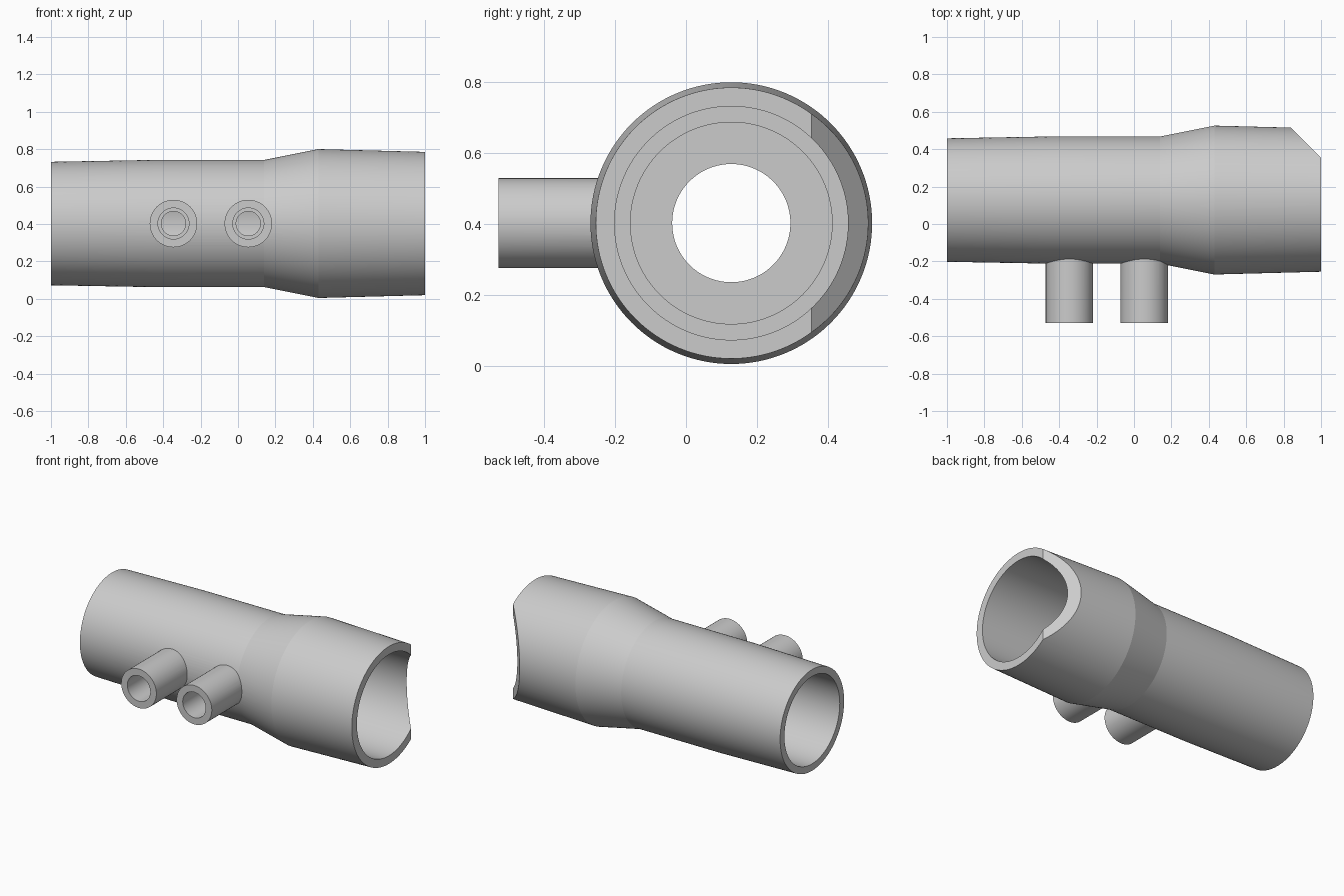
import bpy, bmesh, math
from mathutils import Matrix, Vector

cube = bpy.data.objects.get("Cube")
if cube:
    bpy.data.objects.remove(cube, do_unlink=True)

AXIS_Y, AXIS_Z = 0.128, 0.4025
TAP_XS = (-0.345, 0.055)

gray = bpy.data.materials.new("plain gray")
gray.use_nodes = True
gray.diffuse_color = (0.6, 0.6, 0.6, 1)
gray.node_tree.nodes["Principled BSDF"].inputs["Base Color"].default_value = (0.6, 0.6, 0.6, 1)


def lathe(name, profile, direction, origin, segments):
    """Solid of revolution from (distance along direction, radius) points."""
    bm = bmesh.new()
    rings = []
    for d, r in profile:
        ring = []
        for i in range(segments):
            a = 2 * math.pi * i / segments
            ring.append(bm.verts.new((r * math.cos(a), r * math.sin(a), d)))
        rings.append(ring)
    for low, high in zip(rings, rings[1:]):
        for i in range(segments):
            j = (i + 1) % segments
            bm.faces.new((low[i], low[j], high[j], high[i]))
    bm.faces.new(rings[0][::-1])
    bm.faces.new(rings[-1])
    turn = Vector((0, 0, 1)).rotation_difference(Vector(direction)).to_matrix().to_4x4()
    bm.transform(Matrix.Translation(origin) @ turn)
    return finish(name, bm)


def finish(name, bm):
    bmesh.ops.recalc_face_normals(bm, faces=bm.faces)
    mesh = bpy.data.meshes.new(name)
    bm.to_mesh(mesh)
    bm.free()
    mesh.materials.append(gray)
    obj = bpy.data.objects.new(name, mesh)
    bpy.context.collection.objects.link(obj)
    return obj


def combine(target, other, operation):
    """Apply a boolean and discard the helper object."""
    mod = target.modifiers.new("boolean", 'BOOLEAN')
    mod.operation, mod.solver, mod.object = operation, 'EXACT', other
    bpy.context.view_layer.objects.active = target
    bpy.ops.object.modifier_apply(modifier=mod.name)
    bpy.data.objects.remove(other, do_unlink=True)


# Tube body with a flared socket end
center = (0, AXIS_Y, AXIS_Z)
body = lathe("tube_body", [(-1, 0.33), (-0.45, 0.34), (0.14, 0.34), (0.43, 0.398), (1, 0.383)],
             (1, 0, 0), center, 128)

# Two side taps
for x in TAP_XS:
    tap = lathe("side_tap", [(0, 0.127), (0.38, 0.127)], (0, -1, 0), (x, -0.15, AXIS_Z), 64)
    combine(body, tap, 'UNION')

# Main bore, necked down at the orifice plate and widened in the socket
bore = lathe("main_bore", [(-1.1, 0.285), (-0.165, 0.285), (-0.165, 0.167), (-0.125, 0.167),
                           (-0.125, 0.285), (0.4, 0.285), (0.4, 0.33), (1.1, 0.33)],
             (1, 0, 0), center, 128)
combine(body, bore, 'DIFFERENCE')

# Stepped bores through the taps
for x in TAP_XS:
    hole = lathe("tap_bore", [(0, 0.065), (0.25, 0.065), (0.25, 0.083), (0.6, 0.083)],
                 (0, -1, 0), (x, 0, AXIS_Z), 64)
    combine(body, hole, 'DIFFERENCE')

# Slanted cut at the back of the socket end
bm = bmesh.new()
bmesh.ops.create_cube(bm, size=1)
bm.transform(Matrix.Translation((1, 0.355, AXIS_Z)) @ Matrix.Rotation(math.radians(45), 4, 'Z')
             @ Matrix.Translation((0.5, 0, 0)))
combine(body, finish("corner_cutter", bm), 'DIFFERENCE')

# Smooth round walls, crisp rims and shoulders
bpy.ops.object.select_all(action='DESELECT')
body.select_set(True)
bpy.context.view_layer.objects.active = body
bpy.ops.object.shade_smooth_by_angle(angle=math.radians(8))
